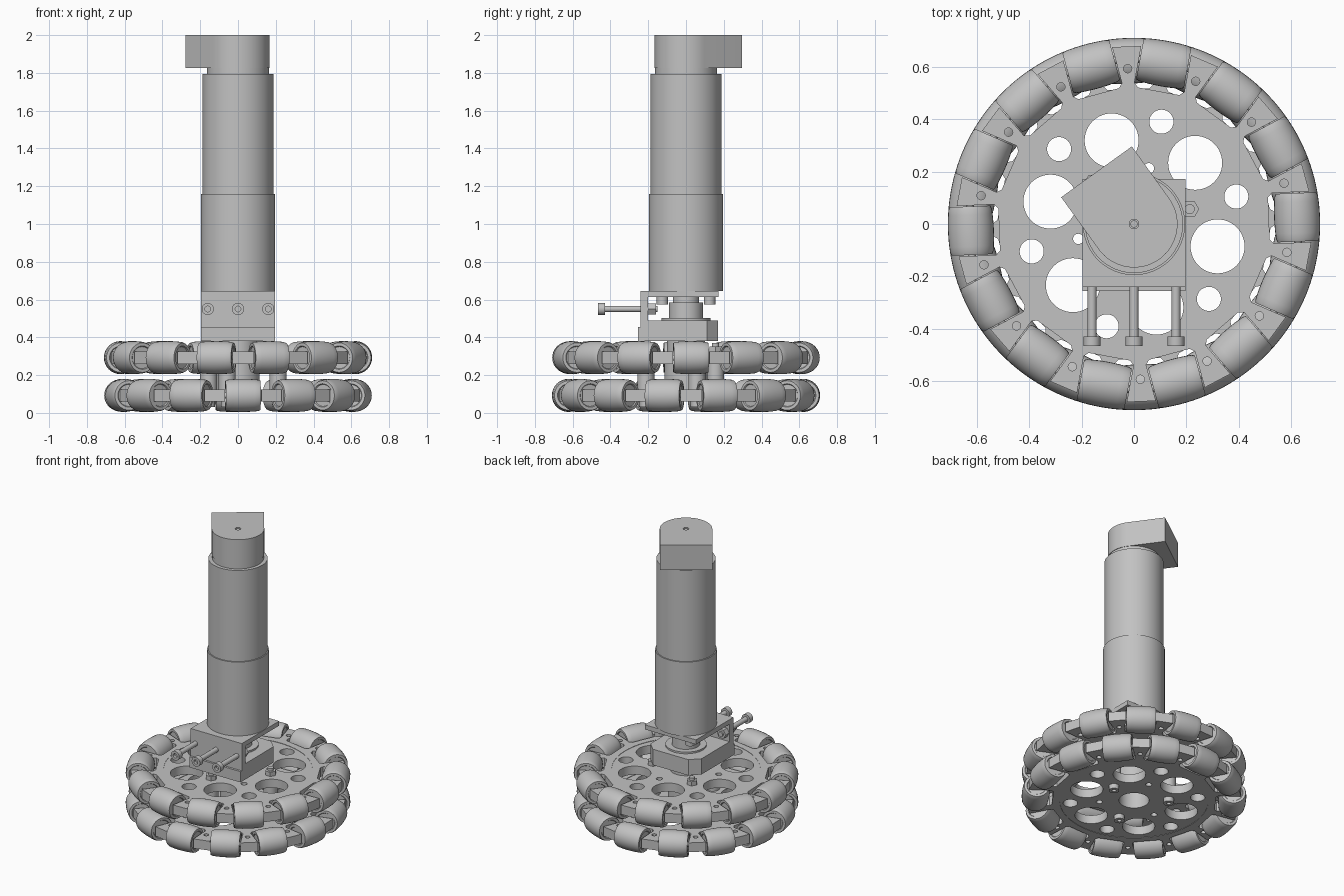
import bpy, bmesh
from math import sin, cos, pi, radians, sqrt
from mathutils import Matrix, Vector

cube = bpy.data.objects.get("Cube")
if cube:
    bpy.data.objects.remove(cube, do_unlink=True)

grey = bpy.data.materials.new("metal grey")
grey.use_nodes = True
COLOUR = (0.54, 0.54, 0.54, 1)
grey.diffuse_color = COLOUR
grey.node_tree.nodes["Principled BSDF"].inputs["Base Color"].default_value = COLOUR


def polar(r, a):
    return Vector((r * cos(a), r * sin(a)))


def circle(r, centre=(0, 0), n=48):
    return [Vector(centre) + polar(r, 2 * pi * i / n) for i in range(n)]


def rect(x0, x1, y0, y1):
    return [Vector(p) for p in ((x0, y0), (x1, y0), (x1, y1), (x0, y1))]


def finish(ob):
    bpy.ops.object.select_all(action='DESELECT')
    ob.select_set(True)
    bpy.context.view_layer.objects.active = ob
    bpy.ops.object.shade_smooth_by_angle(angle=radians(30))
    ob.data.materials.clear()
    ob.data.materials.append(grey)
    return ob


def solid(name, outlines, z0, z1, matrix=None):
    """Extrude filled outlines from z0 to z1; inner outlines become holes."""
    cu = bpy.data.curves.new(name, 'CURVE')
    cu.dimensions, cu.fill_mode, cu.extrude = '2D', 'BOTH', (z1 - z0) / 2
    for pts in outlines:
        sp = cu.splines.new('POLY')
        sp.points.add(len(pts) - 1)
        for q, p in zip(sp.points, pts):
            q.co = (p[0], p[1], 0, 1)
        sp.use_cyclic_u = True
    tmp = bpy.data.objects.new(name, cu)
    bpy.context.collection.objects.link(tmp)
    bpy.context.view_layer.update()
    me = bpy.data.meshes.new_from_object(tmp.evaluated_get(bpy.context.evaluated_depsgraph_get()))
    bpy.data.objects.remove(tmp, do_unlink=True)
    bm = bmesh.new()
    bm.from_mesh(me)
    bmesh.ops.remove_doubles(bm, verts=bm.verts, dist=1e-5)
    bmesh.ops.translate(bm, verts=bm.verts, vec=(0, 0, (z0 + z1) / 2))
    if matrix:
        bmesh.ops.transform(bm, matrix=matrix, verts=bm.verts)
    bmesh.ops.recalc_face_normals(bm, faces=bm.faces)
    bm.to_mesh(me)
    bm.free()
    me.name = name
    ob = bpy.data.objects.new(name, me)
    bpy.context.collection.objects.link(ob)
    return finish(ob)


def cyl(name, r, z0, z1, centre=(0, 0), n=48, bore=0, matrix=None):
    loops = [circle(r, centre, n)]
    if bore:
        loops.append(circle(bore, centre, n))
    return solid(name, loops, z0, z1, matrix)


# Barrel roller, its axis along x
RIM, PITCH, HALF = 0.71, 0.6225, 0.0925
bm = bmesh.new()
body = [(t / 100, sqrt(RIM ** 2 - (t / 100) ** 2) - PITCH) for t in range(-8, 9, 2)]
end = [(HALF, 0.078), (HALF, 0.062), (HALF - 0.006, 0.058), (HALF - 0.006, 0.015),
       (HALF + 0.02, 0.015), (HALF + 0.02, 0)]
profile = [(-t, r) for t, r in reversed(end)] + body + end
vs = [bm.verts.new((t, 0, r)) for t, r in profile]
es = [bm.edges.new(pair) for pair in zip(vs, vs[1:])]
bmesh.ops.spin(bm, geom=vs + es, cent=(0, 0, 0), axis=(1, 0, 0), angle=2 * pi, steps=32)
bmesh.ops.remove_doubles(bm, verts=bm.verts, dist=1e-5)
bmesh.ops.recalc_face_normals(bm, faces=bm.faces)
roller_mesh = bpy.data.meshes.new("roller")
bm.to_mesh(roller_mesh)
bm.free()

# Two wheels, the lower one turned by half a roller step
COUNT = 14
STEP = 2 * pi / COUNT
SIXTH = [radians(15 + 60 * i) for i in range(6)]
first = True
for label, z, turn in (("lower", 0.0925, STEP / 2), ("upper", 0.2925, 0)):
    start = radians(2.35) + turn
    outline, pin_holes = [], []
    for k in range(COUNT):
        a = start + k * STEP
        u, t = polar(1, a), polar(1, a + pi / 2)
        w, top = HALF + 0.004, 0.673
        outline += [u * top - t * w, u * 0.53 - t * w, u * 0.515 - t * 0.08,
                    u * 0.515 + t * 0.08, u * 0.53 + t * w, u * top + t * w]
        pin_holes.append(circle(0.016, polar(0.593, a + STEP / 2), 16))
        ob = bpy.data.objects.new(f"{label}_roller", roller_mesh)
        bpy.context.collection.objects.link(ob)
        ob.location = (*(u * PITCH), z)
        ob.rotation_euler = (0, 0, a + pi / 2)
        if first:
            finish(ob)
            first = False
    solid(f"{label}_roller_ring", [outline, circle(0.47, n=96)] + pin_holes, z - 0.0325, z + 0.0325)
    holes = [circle(0.095)]
    for a in SIXTH:
        holes += [circle(0.103, polar(0.33, a + pi / 6)), circle(0.046, polar(0.404, a), 32),
                  circle(0.02, polar(0.22, a), 20)]
    solid(f"{label}_hub_disc", [circle(0.47, n=96)] + holes, z - 0.03, z + 0.03)

# Spacers and bolts joining the wheels
for a in SIXTH[::2]:
    c = polar(0.22, a)
    cyl("wheel_spacer", 0.045, 0.1225, 0.2625, c, 32, 0.02)
    cyl("wheel_bolt", 0.019, 0.05, 0.37, c, 20)
    cyl("wheel_bolt_head", 0.033, 0.03, 0.0625, c, 24, 0.014)
    cyl("wheel_nut", 0.036, 0.3225, 0.352, c, 6, 0.019)

# Drive hub
cyl("hub_sleeve", 0.115, 0.1225, 0.2625, bore=0.095)
cyl("drive_hub", 0.1, 0.2625, 0.385)

# Mounting bracket
X, CH = 0.197, 0.06
block = [Vector(p) for p in ((-X, -0.255), (X, -0.255), (X, 0.17 - CH), (X - CH, 0.17),
                             (CH - X, 0.17), (-X, 0.17 - CH))]
solid("bearing_block", [block], 0.38, 0.455)
solid("bearing_block_top", [[Vector((p.x, max(p.y, -0.24))) for p in block]], 0.455, 0.49)
solid("bracket_wall", [rect(-X, X, -0.24, -0.2)], 0.49, 0.645)
solid("motor_flange", [rect(-X, X, -0.24, 0.172)], 0.613, 0.645)
cyl("bearing_ring", 0.13, 0.49, 0.502)
cyl("shaft_coupler", 0.09, 0.5, 0.585)
cyl("motor_boss", 0.07, 0.585, 0.613)
for sx in (-1, 1):
    for sy in (-1, 1):
        cyl("flange_screw", 0.03, 0.575, 0.613, (sx * 0.12, sy * 0.125), 24, 0.014)

# Three clamp screws pointing out of the front; local z runs toward -y
for x in (-0.16, 0, 0.16):
    m = Matrix.Translation((x, 0, 0.55)) @ Matrix.Rotation(pi / 2, 4, 'X')
    cyl("clamp_screw", 0.017, 0.15, 0.445, n=24, matrix=m)
    cyl("clamp_screw_head", 0.032, 0.43, 0.465, n=32, bore=0.015, matrix=m)
    cyl("clamp_nut", 0.034, 0.16, 0.2, n=6, bore=0.017, matrix=m)

# Motor
cyl("gearbox", 0.195, 0.645, 1.16, n=64)
cyl("motor_body", 0.187, 1.16, 1.795, n=64)
cyl("motor_neck", 0.163, 1.795, 1.826, n=64)

# Encoder cap: round on one side, square on the other, with a small centre hole
R, AIM = 0.166, radians(125.7)
arc = [polar(R, AIM + pi / 2 + pi * i / 32) for i in range(33)]
corners = [polar(0.245, AIM) + polar(R, AIM + s * pi / 2) for s in (-1, 1)]
solid("encoder_cap", [arc + corners, circle(0.018, n=24)], 1.826, 2.0)
cyl("encoder_shaft_end", 0.014, 1.826, 1.995, n=24)
